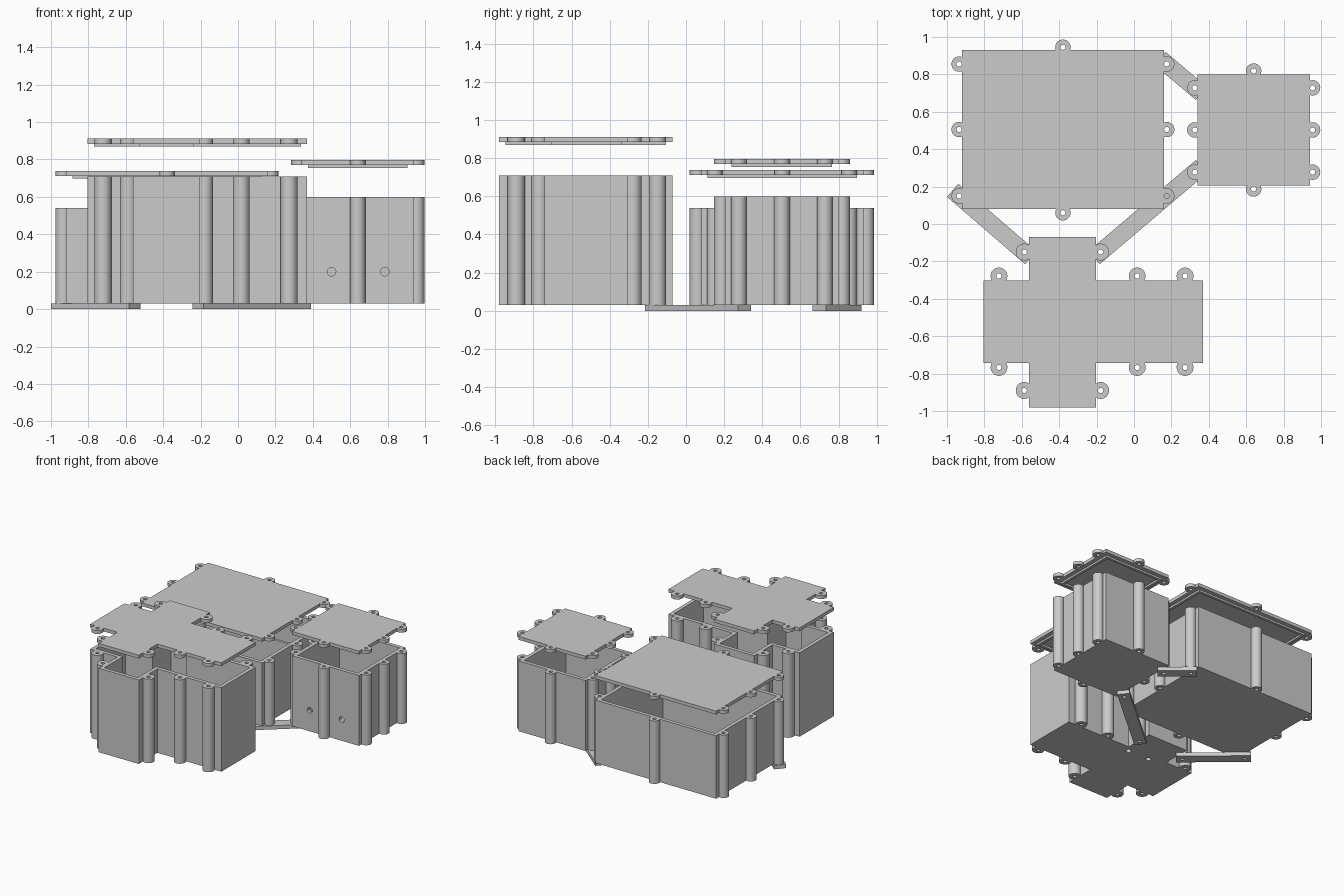
import bpy, math
from mathutils import Vector

if "Cube" in bpy.data.objects:
    bpy.data.objects.remove(bpy.data.objects["Cube"])

WALL, BASE = 0.03, 0.03


def circle(c, r, n=24):
    return [Vector((c[0] + r * math.cos(i * math.tau / n),
                    c[1] + r * math.sin(i * math.tau / n))) for i in range(n)]


def rect(x0, y0, x1, y1):
    return [Vector(p) for p in ((x0, y0), (x1, y0), (x1, y1), (x0, y1))]


def inset(poly, d):
    """Shrink a counter-clockwise right-angled outline by d."""
    out = []
    for i, p in enumerate(poly):
        a = (p - poly[i - 1]).normalized()
        b = (poly[(i + 1) % len(poly)] - p).normalized()
        out.append(p + d * Vector((-a.y - b.y, a.x + b.x)))
    return out


def with_bosses(poly, bosses, r, n=20):
    """Add a rounded screw boss to the outline at each boss centre."""
    out = []
    for i, p in enumerate(poly):
        q = poly[(i + 1) % len(poly)]
        t = (q - p).normalized()
        nrm = Vector((t.y, -t.x))
        out.append(p)
        hits = [c for c in bosses if 0 < (c - p).dot(nrm) < 0.035
                and 0 < (c - p).dot(t) < (q - p).length]
        for c in sorted(hits, key=lambda c: (c - p).dot(t)):
            A = math.acos(-(c - p).dot(nrm) / r)
            for k in range(n + 1):
                a = -A + 2 * A * k / n
                out.append(c + r * (math.cos(a) * nrm + math.sin(a) * t))
    return out


def plate(name, loops, z0, z1):
    """Flat plate from 2D loops (inner loops become holes)."""
    cu = bpy.data.curves.new(name + "_profile", 'CURVE')
    cu.dimensions, cu.fill_mode, cu.extrude = '2D', 'BOTH', (z1 - z0) / 2
    for lp in loops:
        s = cu.splines.new('POLY')
        s.points.add(len(lp) - 1)
        for pt, v in zip(s.points, lp):
            pt.co = (v[0], v[1], 0, 1)
        s.use_cyclic_u = True
    ob = bpy.data.objects.new(name, cu)
    ob.location.z = (z0 + z1) / 2
    bpy.context.collection.objects.link(ob)
    bpy.ops.object.select_all(action='DESELECT')
    ob.select_set(True)
    bpy.context.view_layer.objects.active = ob
    bpy.ops.object.convert(target='MESH')
    ob = bpy.context.object
    ob.name = name
    bpy.ops.object.mode_set(mode='EDIT')
    bpy.ops.mesh.select_all(action='SELECT')
    bpy.ops.mesh.remove_doubles(threshold=0.0001)
    bpy.ops.mesh.normals_make_consistent(inside=False)
    bpy.ops.object.mode_set(mode='OBJECT')
    bpy.ops.object.shade_smooth_by_angle(angle=math.radians(30))
    return ob


def enclosure(name, poly, bosses, r, top, lid_z, floor_holes=()):
    """Open box with screw bosses, and its lid floating above."""
    bosses = [Vector(b) for b in bosses]
    outer = with_bosses(poly, bosses, r)
    screws = [circle(b, 0.014, 16) for b in bosses]
    inner = inset(poly, WALL)
    walls = plate(name + "_walls", [outer, inner] + screws, BASE, top)
    plate(name + "_floor", [inner] + [circle(h, 0.02) for h in floor_holes],
          BASE, BASE + WALL)
    plate(name + "_lid", [outer] + screws, lid_z, lid_z + 0.027)
    plate(name + "_lid_lip", [inset(poly, 0.034), inset(poly, 0.055)],
          lid_z - 0.015, lid_z)
    return walls


# large rear box with a low inner divider
enclosure("large_box", rect(-0.92, 0.08, 0.16, 0.93),
          [(x, y) for x in (-0.935, 0.175) for y in (0.15, 0.505, 0.855)]
          + [(-0.38, 0.945), (-0.38, 0.06)], 0.041, 0.54, 0.712)
plate("large_box_divider", [rect(-0.79, 0.71, 0.03, 0.73)], BASE + WALL, 0.40)

# square side box with two cable holes in its front
side = enclosure("side_box", rect(0.34, 0.205, 0.94, 0.80),
                 [(x, y) for x in (0.325, 0.955) for y in (0.277, 0.503, 0.728)]
                 + [(0.64, 0.818), (0.64, 0.187)], 0.041, 0.60, 0.77)
for x in (0.50, 0.785):
    bpy.ops.mesh.primitive_cylinder_add(vertices=24, radius=0.023, depth=0.12,
                                        location=(x, 0.22, 0.20),
                                        rotation=(math.pi / 2, 0, 0))
    cutter = bpy.context.object
    cutter.name = "cable_hole_cutter"
    cutter.hide_render = True
    cutter.hide_set(True)
    m = side.modifiers.new("cable_hole", 'BOOLEAN')
    m.operation, m.solver, m.object = 'DIFFERENCE', 'EXACT', cutter

# tall cross-shaped box
X0, X1, X2, X3 = -0.805, -0.562, -0.203, 0.37
Y0, Y1, Y2, Y3 = -0.98, -0.742, -0.303, -0.07
cross = [Vector(p) for p in (
    (X0, Y1), (X1, Y1), (X1, Y0), (X2, Y0), (X2, Y1), (X3, Y1),
    (X3, Y2), (X2, Y2), (X2, Y3), (X1, Y3), (X1, Y2), (X0, Y2))]
enclosure("cross_box", cross,
          [(x, y) for x in (-0.587, -0.178) for y in (-0.15, -0.89)]
          + [(x, y) for x in (-0.722, 0.017, 0.273) for y in (-0.278, -0.767)],
          0.045, 0.71, 0.884, [(-0.43, -0.35), (-0.24, -0.35)])

# diagonal straps underneath that tie the boxes together
for name, a, b in (("rear_strap", (0.175, 0.855), (0.325, 0.728)),
                   ("middle_strap", (-0.178, -0.15), (0.325, 0.277)),
                   ("left_strap", (-0.587, -0.15), (-0.935, 0.15))):
    a, b = Vector(a), Vector(b)
    d = (b - a).normalized() * 0.046
    s = Vector((-d.y, d.x))
    plate(name, [[a - d - s, b + d - s, b + d + s, a - d + s],
                 circle(a, 0.014, 16), circle(b, 0.014, 16)], 0, BASE)
